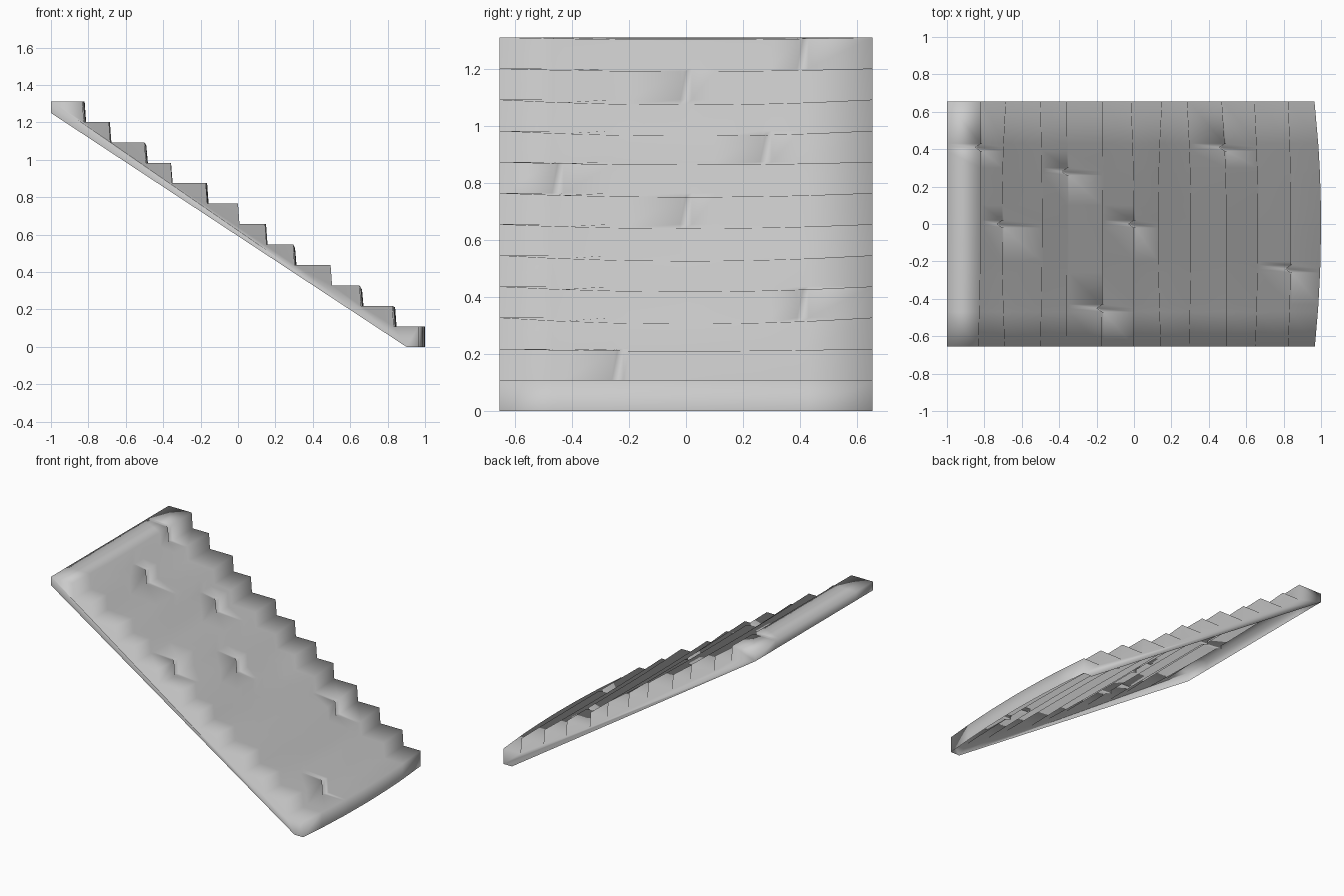
import bpy, bmesh

if "Cube" in bpy.data.objects:
    bpy.data.objects.remove(bpy.data.objects["Cube"])

HALF = 0.655          # half width of the flight
RISE = 0.1093         # height of one step

# One entry per step: nosing x at (near side, middle, far side), joint position in y, wear dip of the nosing
STEPS = [
    ((0.967, 1.0, 0.965), None, 0.0),
    ((0.825, 0.84, 0.825), -0.24, 0.008),
    ((0.65, 0.663, 0.645), None, 0.022),
    ((0.495, 0.495, 0.47), 0.41, 0.018),
    ((0.295, 0.305, 0.285), None, 0.02),
    ((0.145, 0.13, 0.15), None, 0.015),
    ((0.0, 0.0, -0.015), 0.0, 0.014),
    ((-0.172, -0.168, -0.165), -0.45, 0.01),
    ((-0.36, -0.357, -0.358), 0.28, 0.018),
    ((-0.5, -0.49, -0.5), None, 0.018),
    ((-0.69, -0.705, -0.685), 0.0, 0.01),
    ((-0.832, -0.82, -0.82), 0.41, 0.008),
]
GROOVE_W, GROOVE_D = 0.02, 0.028

# Stations across the width, including the joints between slabs
ys = {-HALF, -0.2, 0.1, HALF}
for _, joint, _ in STEPS:
    if joint is not None:
        ys |= {round(joint + d, 3) for d in (-GROOVE_W, 0, GROOVE_W)}
ys = sorted(ys)


def nosing_x(step, y):
    """Front line of a step: gently curved, notched at the slab joint."""
    (a, m, b), joint, _ = step
    t = y / HALF
    x = m + ((b if t > 0 else a) - m) * t * t
    if joint is not None and abs(y - joint) < 0.005:
        x -= GROOVE_D
    return x


def section(y):
    """Stepped profile at one station, from the foot to the back edge."""
    pts = []
    worn = 1 - (y / HALF) ** 2
    for i, step in enumerate(STEPS):
        x = nosing_x(step, y)
        lean = 0.008 if i else 0.0
        pts.append((x + lean, y, i * RISE))
        pts.append((x, y, (i + 1) * RISE - step[2] * worn))
    top = len(STEPS) * RISE
    pts += [(-1, y, top), (-1, y, 1.25)]
    return pts


# Stair shell: treads and risers, back edge and two sides, open underneath
bm = bmesh.new()
rows = [[bm.verts.new(p) for p in section(y)] for y in ys]
for r0, r1 in zip(rows, rows[1:]):
    for k in range(len(r0) - 1):
        bm.faces.new((r0[k], r1[k], r1[k + 1], r0[k + 1]))
for row, y in ((rows[0], -HALF), (rows[-1], HALF)):
    foot = bm.verts.new((0.9, y, 0))
    loop = row + [foot]
    bm.faces.new(loop if y < 0 else loop[::-1])

mesh = bpy.data.meshes.new("stone_stairs")
bm.to_mesh(mesh)
bm.free()
mesh.shade_smooth()
stairs = bpy.data.objects.new("stone_stairs", mesh)
bpy.context.collection.objects.link(stairs)
